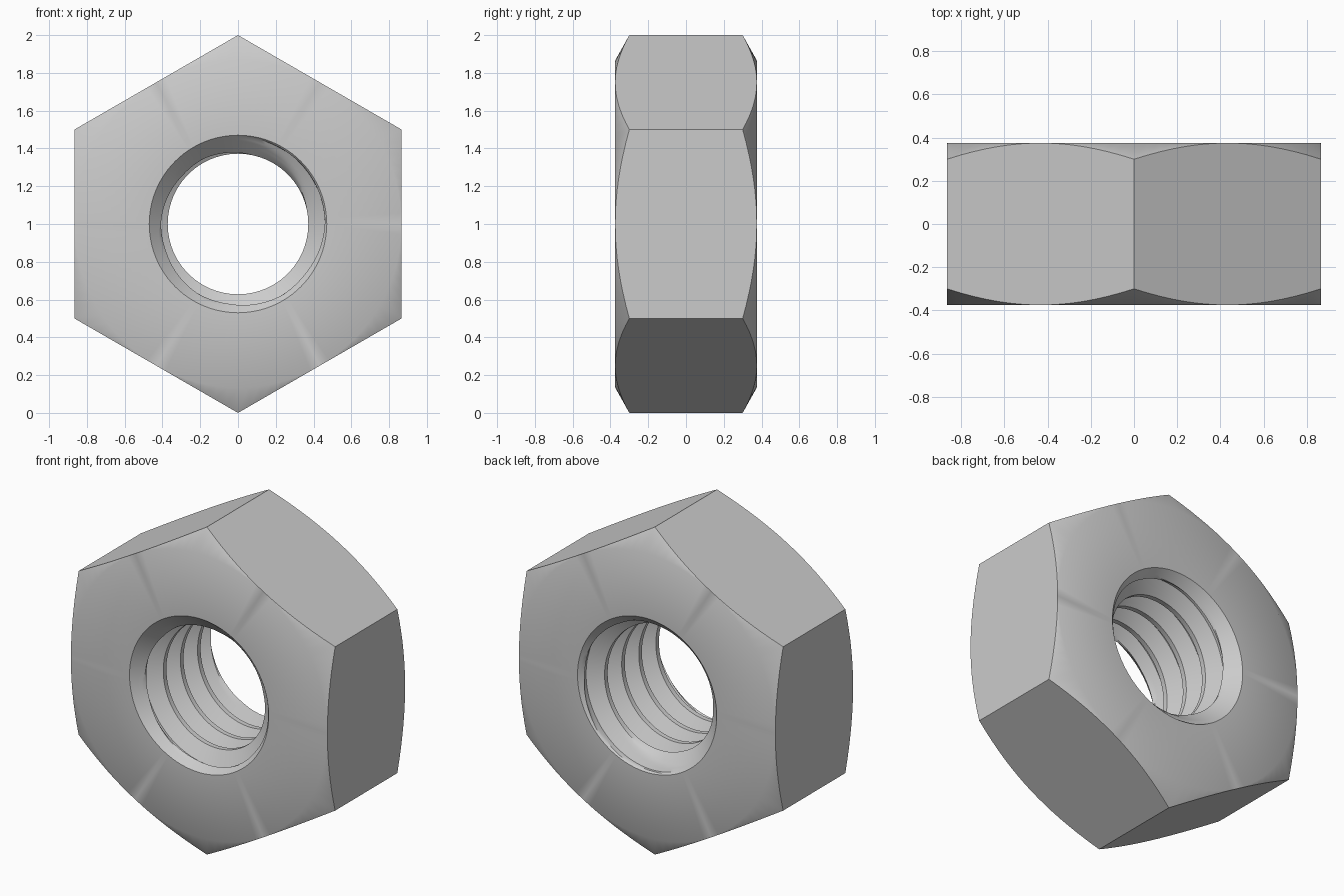
import bpy, bmesh, math

if "Cube" in bpy.data.objects:
    bpy.data.objects.remove(bpy.data.objects["Cube"])

COLS = 96                  # columns around the bore axis
HALF = 0.375               # half thickness
FLAT = math.cos(math.pi / 6)
MAJOR, MINOR, SINK = 0.46, 0.372, 0.47
PITCH = 0.165
FLANK, CREST = 0.0525, 0.03


def thread_radius(t):
    """Trapezoid thread: flank down, crest, flank up, root."""
    climb = min(t / FLANK, (2 * FLANK + CREST - t) / FLANK, 1)
    return MAJOR - (MAJOR - MINOR) * max(climb, 0)


def thread_point(base, angle):
    """Point on the helical bore, trimmed by the countersinks and end faces."""
    turn, t = base
    y = -HALF + 0.01 + PITCH * (turn + angle / math.tau) + t
    y = max(-HALF, min(HALF, y))
    sink = SINK - (HALF - abs(y))
    if abs(y) >= HALF:
        return SINK, y
    return max(thread_radius(t), sink), y


def outer_profile(angle):
    """End faces, conical corner chamfers and one hexagon side."""
    side = (angle % (math.pi / 3)) - math.pi / 6
    corner = FLAT / math.cos(side)
    edge = HALF - (corner - FLAT) * 0.56
    return [(SINK, -HALF), (FLAT, -HALF), (corner, -edge),
            (corner, edge), (FLAT, HALF), (SINK, HALF)]


def skin(bm, columns):
    """Join neighbouring columns of (radius, y) points with quads."""
    rings = []
    for i, column in enumerate(columns):
        a = math.tau * i / COLS
        rings.append([bm.verts.new((r * math.sin(a), y, 1 + r * math.cos(a)))
                      for r, y in column])
    for left, right in zip(rings, rings[1:]):
        for k in range(len(left) - 1):
            bm.faces.new((left[k], left[k + 1], right[k + 1], right[k]))


# Samples along one thread pitch
steps = [FLANK * i / 5 for i in range(5)] + [FLANK, FLANK + CREST]
steps += [FLANK + CREST + FLANK * i / 5 for i in range(1, 6)]
steps += [2 * FLANK + CREST + 0.015]
turns = [(turn, t) for turn in range(-2, 6) for t in steps]
angles = [math.tau * i / COLS for i in range(COLS + 1)]

# Hexagon body with threaded bore
bm = bmesh.new()
skin(bm, [outer_profile(a) for a in angles])
skin(bm, [[thread_point(b, a) for b in turns] for a in angles])
bmesh.ops.remove_doubles(bm, verts=bm.verts, dist=0.0004)
bmesh.ops.dissolve_degenerate(bm, edges=bm.edges, dist=0.0002)
bmesh.ops.recalc_face_normals(bm, faces=bm.faces)
mesh = bpy.data.meshes.new("hex_nut")
bm.to_mesh(mesh)
bm.free()

# Plain grey metal
steel = bpy.data.materials.new("light_grey")
steel.use_nodes = True
colour = (0.6, 0.6, 0.6, 1)
steel.diffuse_color = colour
steel.node_tree.nodes["Principled BSDF"].inputs["Base Color"].default_value = colour
mesh.materials.append(steel)

nut = bpy.data.objects.new("hex_nut", mesh)
bpy.context.collection.objects.link(nut)
bpy.ops.object.select_all(action='DESELECT')
nut.select_set(True)
bpy.context.view_layer.objects.active = nut
bpy.ops.object.shade_smooth_by_angle(angle=math.radians(30))
